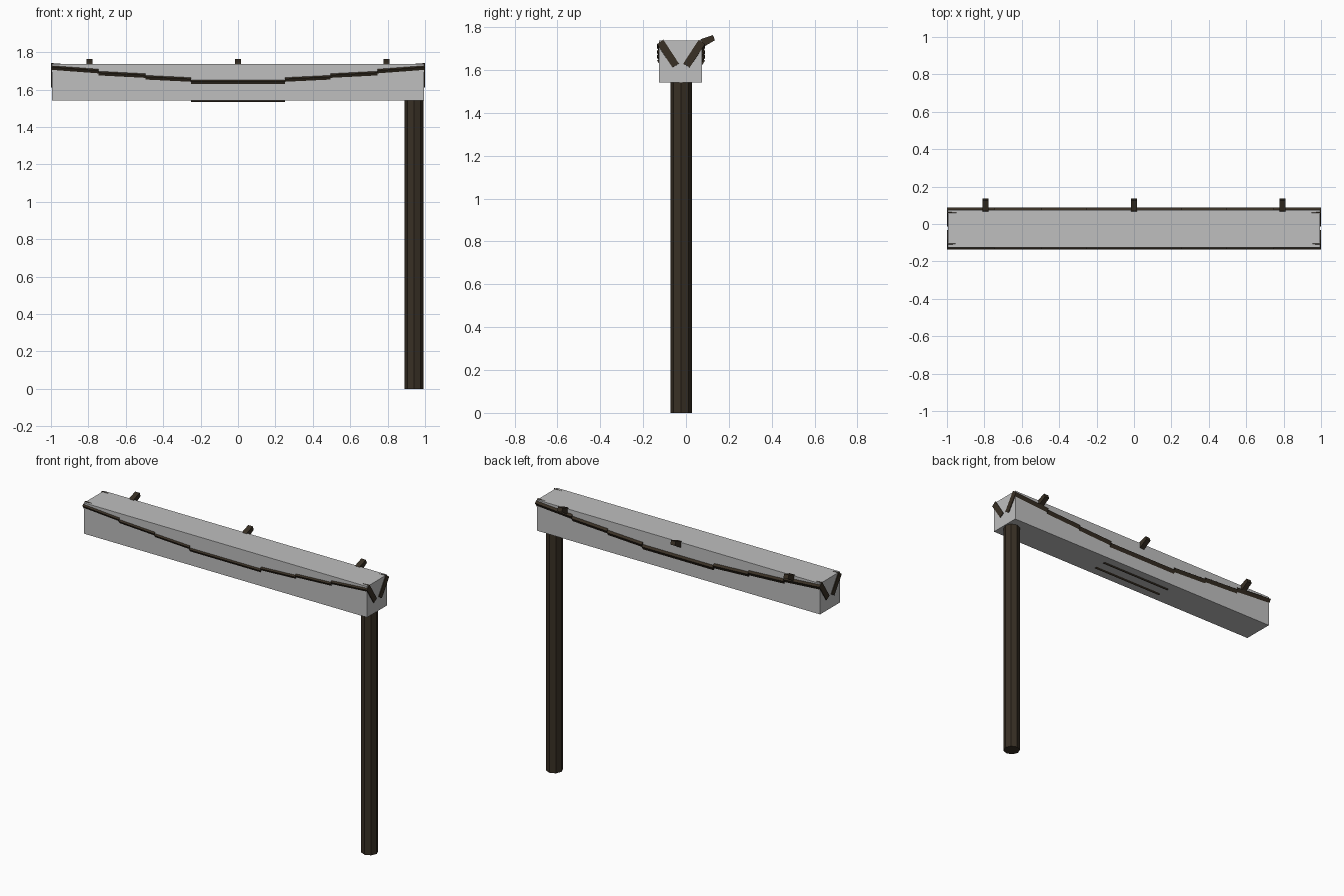
import bpy, bmesh, math

if "Cube" in bpy.data.objects:
    bpy.data.objects.remove(bpy.data.objects["Cube"])

def mat(name, c):
    m = bpy.data.materials.new(name)
    m.diffuse_color = (*c, 1)
    m.use_nodes = True
    m.node_tree.nodes["Principled BSDF"].inputs["Base Color"].default_value = m.diffuse_color
    return m

GREY = mat("plain grey", (0.52, 0.52, 0.52))
BROWN = mat("dark brown wood", (0.040, 0.029, 0.018))
YC = -0.023  # centre line of trough and post

def finish(name, bm, m):
    bmesh.ops.recalc_face_normals(bm, faces=bm.faces[:])
    me = bpy.data.meshes.new(name)
    bm.to_mesh(me)
    bm.free()
    me.materials.append(m)
    ob = bpy.data.objects.new(name, me)
    bpy.context.collection.objects.link(ob)
    return ob

def loft(name, profile, x0, x1, dz0, dz1, m):
    """Sweep a (y, z) profile from x0 to x1 with a height offset at each end."""
    bm = bmesh.new()
    a = [bm.verts.new((x0, y, z + dz0)) for y, z in profile]
    b = [bm.verts.new((x1, y, z + dz1)) for y, z in profile]
    n = len(profile)
    bm.faces.new(a)
    bm.faces.new(b)
    for i in range(n):
        j = (i + 1) % n
        bm.faces.new((a[i], a[j], b[j], b[i]))
    return finish(name, bm, m)

# grey block
block = [(-0.125, 1.542), (0.075, 1.542), (0.075, 1.738), (-0.125, 1.738)]
loft("trough_block", block, -0.995, 0.995, 0, 0, GREY)

# sagging V trough: pairs of planks, stepping down towards the middle
plank = [(-0.112, 1.721), (-0.083, 1.742), (-0.010, 1.630), (-0.040, 1.612)]
segments = [(-1, -0.745, 0, -0.019), (-0.745, -0.495, -0.030, -0.043),
            (-0.495, -0.25, -0.052, -0.064), (-0.25, 0.25, -0.077, -0.077),
            (0.25, 0.495, -0.064, -0.052), (0.495, 0.745, -0.043, -0.030),
            (0.745, 1, -0.019, 0)]
for i, (x0, x1, d0, d1) in enumerate(segments):
    for side, s in (("front", 1), ("back", -1)):
        prof = [(YC + s * y, z) for y, z in plank]
        loft(f"{side}_plank_{i + 1}", prof, x0, x1, d0, d1, BROWN)

# short pegs leaning out at the back
peg = [(0.048, 1.718), (0.056, 1.693), (0.135, 1.739), (0.126, 1.763), (0.072, 1.745)]
for i, x in enumerate((-0.795, 0, 0.795)):
    loft(f"peg_{i + 1}", peg, x - 0.016, x + 0.016, 0, 0, BROWN)

# eight sided post
bm = bmesh.new()
rings = [[bm.verts.new((0.941 + 0.05 * math.cos(k * math.pi / 4),
                        YC + 0.05 * math.sin(k * math.pi / 4), z)) for k in range(8)]
         for z in (0, 1.545)]
for r in rings:
    bm.faces.new(r)
for k in range(8):
    j = (k + 1) % 8
    bm.faces.new((rings[0][k], rings[0][j], rings[1][j], rings[1][k]))
finish("post", bm, BROWN)
